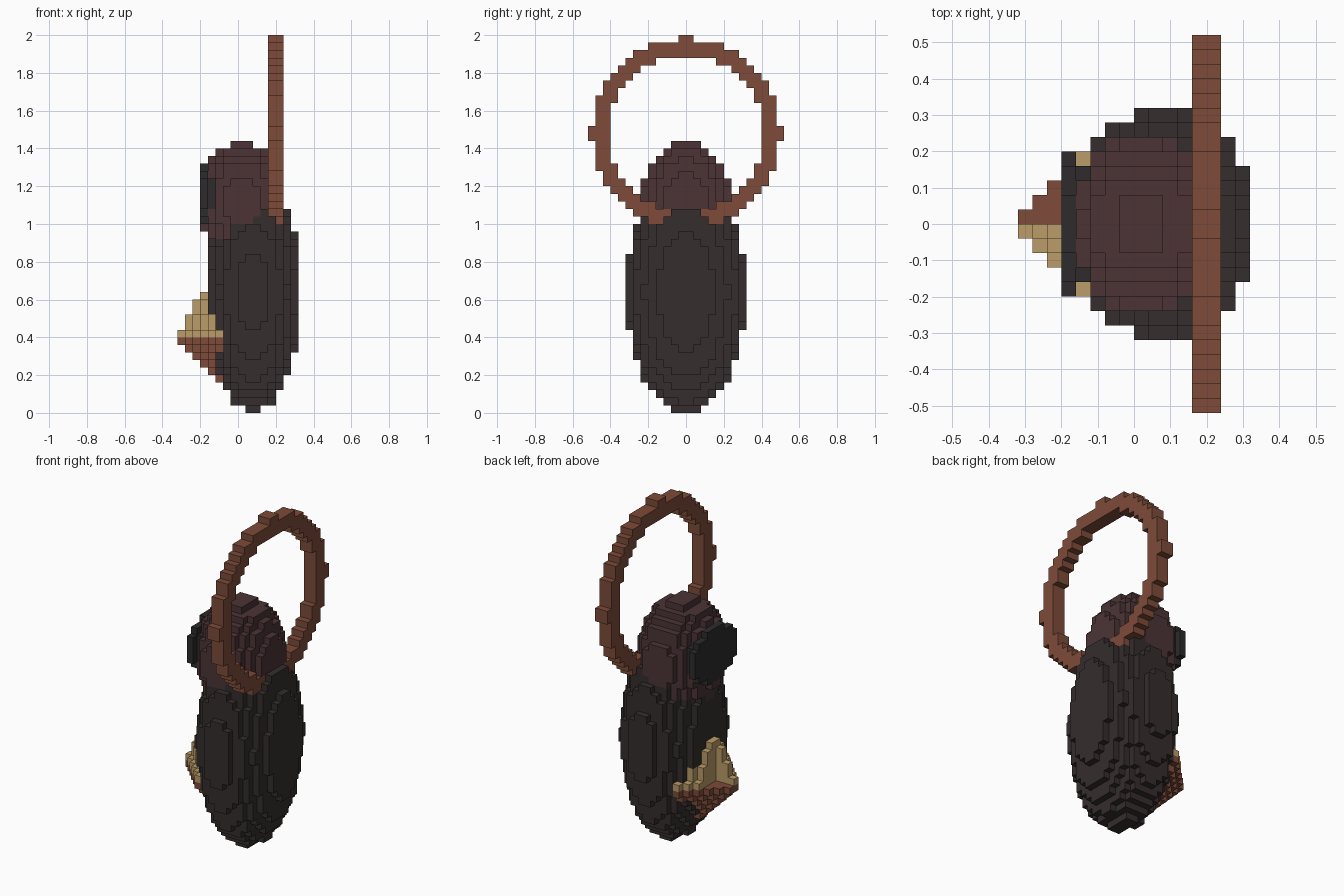
import bpy
import bmesh
from math import hypot
from mathutils import Vector

cube = bpy.data.objects.get("Cube")
if cube:
    bpy.data.objects.remove(cube)

S = 0.04  # block size


def material(name, colour):
    m = bpy.data.materials.new(name)
    m.use_nodes = True
    m.diffuse_color = (*colour, 1)
    m.node_tree.nodes["Principled BSDF"].inputs["Base Color"].default_value = (*colour, 1)
    return m


def ellipsoid(p, centre, radii):
    return sum(((a - c) / r) ** 2 for a, c, r in zip(p, centre, radii)) <= 1


def in_body(p):
    return ellipsoid(p, (0.08, 0, 0.64), (0.2499, 0.32, 0.64))


def in_head(p):
    return ellipsoid(p, (0.02, 0, 1.12), (0.23, 0.24, 0.32))


def in_face_patch(p):
    return p[0] > -0.2 and ellipsoid(p, (-0.2, 0, 1.16), (0.1, 0.2, 0.16))


def in_ring(p):
    return 0.16 < p[0] < 0.24 and 0.42 < hypot(p[1], p[2] - 1.48) < 0.502


def spread(p):
    return -p[0] - 0.14 + abs(p[1])


def in_bowl(p):
    return p[0] < -0.08 and p[2] < 0.4 and spread(p) + 0.38 - p[2] <= 0.19


def in_peak(p):
    if not (p[0] < -0.08 and 0.4 < p[2] < 0.64):
        return False
    if p[1] > 0 and p[0] < -0.2:  # open quarter showing the bowl
        return False
    return spread(p) + 0.5 * (p[2] - 0.42) <= 0.19


charcoal = material("charcoal", (0.035, 0.026, 0.027))
black = material("soft black", (0.026, 0.024, 0.025))
maroon = material("dark maroon", (0.072, 0.034, 0.036))
brown = material("rust brown", (0.205, 0.07, 0.04))
straw = material("straw yellow", (0.50, 0.335, 0.14))

# Earlier parts take precedence where parts overlap
parts = [
    ("ring_handle", in_ring, brown),
    ("face_patch", in_face_patch, black),
    ("head", in_head, maroon),
    ("body", in_body, charcoal),
    ("side_bowl", in_bowl, brown),
    ("side_peak", in_peak, straw),
]

# Assign each grid cell to one part
cells = {}
for i in range(-8, 8):
    for j in range(-13, 13):
        for k in range(50):
            p = ((i + 0.5) * S, (j + 0.5) * S, (k + 0.5) * S)
            for name, inside, _ in parts:
                if inside(p):
                    cells[i, j, k] = name
                    break


def build(name, mat):
    """Make the exposed block faces of one part."""
    bm = bmesh.new()
    for cell, owner in cells.items():
        if owner != name:
            continue
        centre = (Vector(cell) + Vector((0.5, 0.5, 0.5))) * S
        for axis in range(3):
            for sign in (-1, 1):
                n = Vector((0, 0, 0))
                n[axis] = sign
                if tuple(int(c + d) for c, d in zip(cell, n)) in cells:
                    continue
                u = Vector((0, 0, 0))
                u[(axis + 1) % 3] = 1
                v = n.cross(u)
                corners = (-u - v, u - v, u + v, v - u)
                bm.faces.new([bm.verts.new(centre + (n + c) * S / 2) for c in corners])
    bmesh.ops.remove_doubles(bm, verts=bm.verts, dist=S / 20)
    mesh = bpy.data.meshes.new(name)
    bm.to_mesh(mesh)
    bm.free()
    mesh.materials.append(mat)
    bpy.context.collection.objects.link(bpy.data.objects.new(name, mesh))


for name, _, mat in parts:
    build(name, mat)
